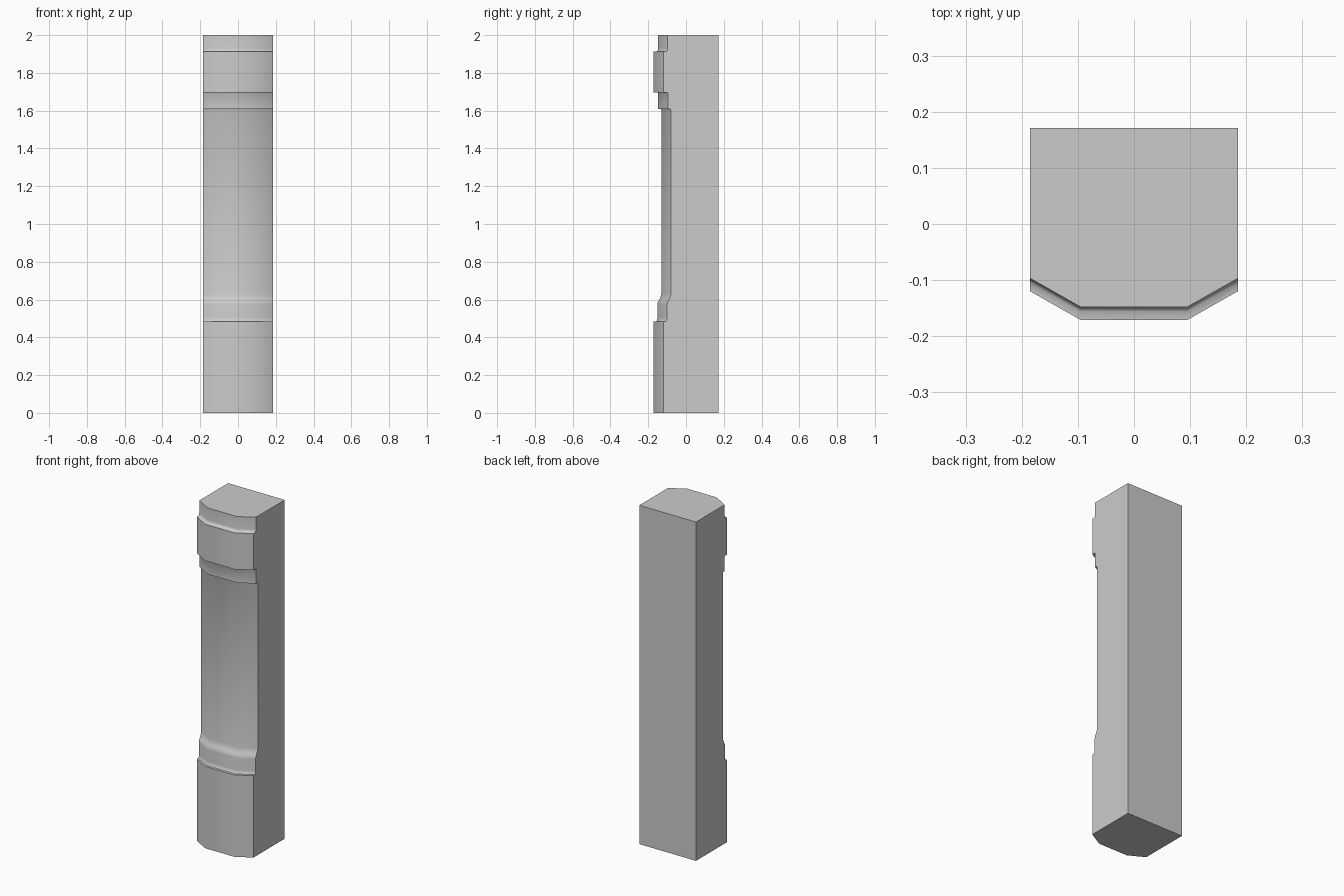
import bpy, bmesh, math

if "Cube" in bpy.data.objects:
    bpy.data.objects.remove(bpy.data.objects["Cube"])

# Plan of the front face (x, y), left to right; the back is flat
FRONT = [(-0.185, -0.12), (-0.095, -0.171), (0.095, -0.171), (0.185, -0.12)]
BACK_Y = 0.171

# Moulding profile: (height, how far the front is set back)
PROFILE = [
    (0.0, 0.0), (0.483, 0.0),                                   # plinth
    (0.484, 0.013), (0.49, 0.018), (0.505, 0.02), (0.575, 0.02),  # base collar
    (0.587, 0.022), (0.6, 0.03), (0.612, 0.036), (0.63, 0.04),    # cove
    (1.603, 0.04), (1.608, 0.038), (1.608, 0.024),              # shaft, lower band
    (1.692, 0.024), (1.697, 0.021), (1.697, 0.0),               # upper block
    (1.912, 0.0), (1.913, 0.015), (1.918, 0.021), (1.928, 0.023), (2.0, 0.023),
]

bm = bmesh.new()
rings = []
for z, d in PROFILE:
    ring = [bm.verts.new((x, y + d, z)) for x, y in FRONT]
    rings.append(ring)

# Moulded front faces
for a, b in zip(rings, rings[1:]):
    for i in range(3):
        bm.faces.new((a[i], a[i + 1], b[i + 1], b[i]))

# Flat back, sides and caps
bl, br, tr, tl = [bm.verts.new((x, BACK_Y, z)) for x, z in
                  ((-0.185, 0), (0.185, 0), (0.185, 2), (-0.185, 2))]
bm.faces.new((bl, br, tr, tl))
bm.faces.new([r[0] for r in rings] + [tl, bl])
bm.faces.new([r[3] for r in rings] + [tr, br])
bm.faces.new(rings[0] + [br, bl])
bm.faces.new(rings[-1] + [tr, tl])
bmesh.ops.recalc_face_normals(bm, faces=bm.faces)

mesh = bpy.data.meshes.new("pilaster")
bm.to_mesh(mesh)
bm.free()
pilaster = bpy.data.objects.new("pilaster", mesh)
bpy.context.collection.objects.link(pilaster)
bpy.context.view_layer.objects.active = pilaster
pilaster.select_set(True)
bpy.ops.object.shade_smooth_by_angle(angle=math.radians(40))
